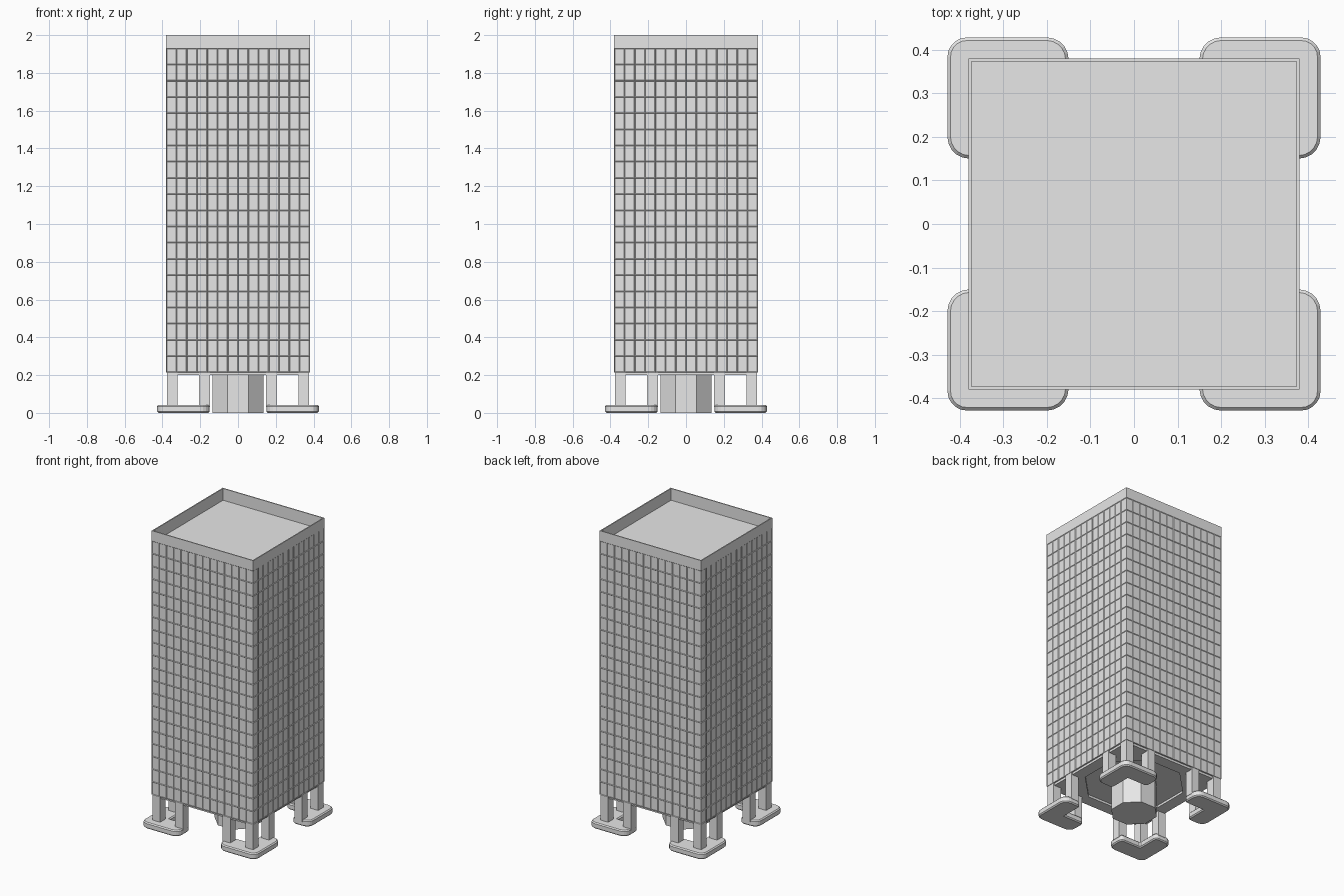
import bpy, bmesh, math
from mathutils import Matrix, Vector

cube = bpy.data.objects.get("Cube")
if cube:
    bpy.data.objects.remove(cube, do_unlink=True)

concrete = bpy.data.materials.new("pale_grey_concrete")
concrete.use_nodes = True
GREY = (0.8, 0.8, 0.8, 1)
concrete.diffuse_color = GREY
concrete.node_tree.nodes["Principled BSDF"].inputs["Base Color"].default_value = GREY

HALF, BASE, RIM, TOP = 0.38, 0.215, 1.93, 2.0
BAYS, FLOORS = 14, 20


def finish(bm, name):
    bmesh.ops.recalc_face_normals(bm, faces=bm.faces)
    mesh = bpy.data.meshes.new(name)
    bm.to_mesh(mesh)
    bm.free()
    mesh.materials.append(concrete)
    obj = bpy.data.objects.new(name, mesh)
    bpy.context.collection.objects.link(obj)
    return obj


def box(bm, x0, x1, y0, y1, z0, z1):
    m = Matrix.Translation(((x0 + x1) / 2, (y0 + y1) / 2, (z0 + z1) / 2))
    m = m @ Matrix.Diagonal((x1 - x0, y1 - y0, z1 - z0, 1))
    return bmesh.ops.create_cube(bm, size=1, matrix=m)["verts"]


def prism(bm, points, z0, z1):
    face = bm.faces.new([bm.verts.new((x, y, z0)) for x, y in points])
    ext = bmesh.ops.extrude_face_region(bm, geom=[face], use_keep_orig=True)
    verts = [g for g in ext["geom"] if isinstance(g, bmesh.types.BMVert)]
    bmesh.ops.translate(bm, vec=(0, 0, z1 - z0), verts=verts)


# Facade: a grid of shallow recessed window panels on each side
bm = bmesh.new()
for side in range(4):
    turn = Matrix.Rotation(side * math.pi / 2, 4, "Z")
    place = (turn @ Matrix.Translation((0, -HALF, (BASE + RIM) / 2))
             @ Matrix.Rotation(math.pi / 2, 4, "X")
             @ Matrix.Diagonal((HALF, (RIM - BASE) / 2, 1, 1)))
    bmesh.ops.create_grid(bm, x_segments=BAYS, y_segments=FLOORS, size=1, matrix=place)
bm.normal_update()
bmesh.ops.inset_individual(bm, faces=bm.faces[:], thickness=0.004, depth=-0.003)
bmesh.ops.remove_doubles(bm, verts=bm.verts, dist=0.0001)
corners = [(-HALF, -HALF), (HALF, -HALF), (HALF, HALF), (-HALF, HALF)]
bm.faces.new([bm.verts.new((x, y, BASE)) for x, y in corners])
finish(bm, "tower_facade")

# Parapet with a sunken roof
bm = bmesh.new()
box(bm, -HALF, HALF, -HALF, HALF, RIM, TOP)
bm.normal_update()
top = max(bm.faces, key=lambda f: f.calc_center_median().z)
bottom = min(bm.faces, key=lambda f: f.calc_center_median().z)
bmesh.ops.delete(bm, geom=[bottom], context="FACES_ONLY")
bmesh.ops.inset_region(bm, faces=[top], thickness=0.01)
floor = bmesh.ops.extrude_face_region(bm, geom=[top])
bmesh.ops.translate(bm, vec=(0, 0, -0.08),
                    verts=[g for g in floor["geom"] if isinstance(g, bmesh.types.BMVert)])
if top.is_valid:
    bmesh.ops.delete(bm, geom=[top], context="FACES_ONLY")
finish(bm, "parapet_and_roof")


def octagon(apothem):
    r = apothem / math.cos(math.pi / 8)
    return [(r * math.cos(math.pi / 8 + i * math.pi / 4),
             r * math.sin(math.pi / 8 + i * math.pi / 4)) for i in range(8)]


# Central octagonal core
bm = bmesh.new()
prism(bm, octagon(0.135), 0, 0.22)
finish(bm, "entrance_core")

# Soffit: square rim with an octagonal recess
bm = bmesh.new()
inner = octagon(0.29)
E, t = 0.37, 0.37 * math.tan(math.pi / 8)
outer = [(E, t), (t, E), (-t, E), (-E, t), (-E, -t), (-t, -E), (t, -E), (E, -t)]
for i in range(8):
    j = (i + 1) % 8
    a, b = outer[i], outer[j]
    quad = [inner[i], a, b, inner[j]]
    if i % 2 == 0:
        quad.insert(2, (math.copysign(E, a[0] + b[0]), math.copysign(E, a[1] + b[1])))
    prism(bm, quad, 0.2, 0.22)
bmesh.ops.remove_doubles(bm, verts=bm.verts, dist=0.0001)
inside = [f for f in bm.faces if abs(f.normal.z) < 0.5 and
          all(any(abs(math.hypot(v.co.x, v.co.y) - math.hypot(*p)) < 1e-3 for p in inner[:1])
              for v in f.verts) is False and len(f.verts) == 4 and
          math.hypot(*f.calc_center_median().xy) < 0.36 and
          len({round(math.hypot(v.co.x, v.co.y), 2) for v in f.verts}) > 1]
bmesh.ops.delete(bm, geom=inside, context="FACES_ONLY")
finish(bm, "soffit_frame")


def rounded(points, radii, steps=5):
    out = []
    for i, (p, r) in enumerate(zip(points, radii)):
        p = Vector(p)
        a = (Vector(points[i - 1]) - p).normalized() * r
        b = (Vector(points[(i + 1) % len(points)]) - p).normalized() * r
        if r == 0:
            out.append(tuple(p))
            continue
        for k in range(steps + 1):
            s = math.pi / 2 * k / steps
            out.append(tuple(p + a * (1 - math.sin(s)) + b * (1 - math.cos(s))))
    return out


# Corner groups: an L-shaped footing carrying three square legs
OUT, IN, END = 0.428, 0.30, 0.15
L_SHAPE = [(OUT, OUT), (END, OUT), (END, IN), (IN, IN), (IN, END), (OUT, END)]
for sx, sy, label in ((1, -1, "front_left"), (-1, -1, "front_right"),
                      (1, 1, "back_left"), (-1, 1, "back_right")):
    flip = Matrix.Diagonal((sx, sy, 1, 1))
    bm = bmesh.new()
    prism(bm, rounded(L_SHAPE, [0.045, 0.05, 0.025, 0, 0.025, 0.05]), 0, 0.042)
    bm.transform(flip)
    footing = finish(bm, label + "_footing")
    bevel = footing.modifiers.new("soft_edge", "BEVEL")
    bevel.width, bevel.segments = 0.007, 1
    bevel.limit_method, bevel.angle_limit = "ANGLE", math.radians(60)

    bm = bmesh.new()
    for x, y in ((0.348, 0.348), (0.177, 0.348), (0.348, 0.177)):
        box(bm, x - 0.029, x + 0.029, y - 0.029, y + 0.029, 0.03, 0.22)
    bm.transform(flip)
    finish(bm, label + "_legs")
